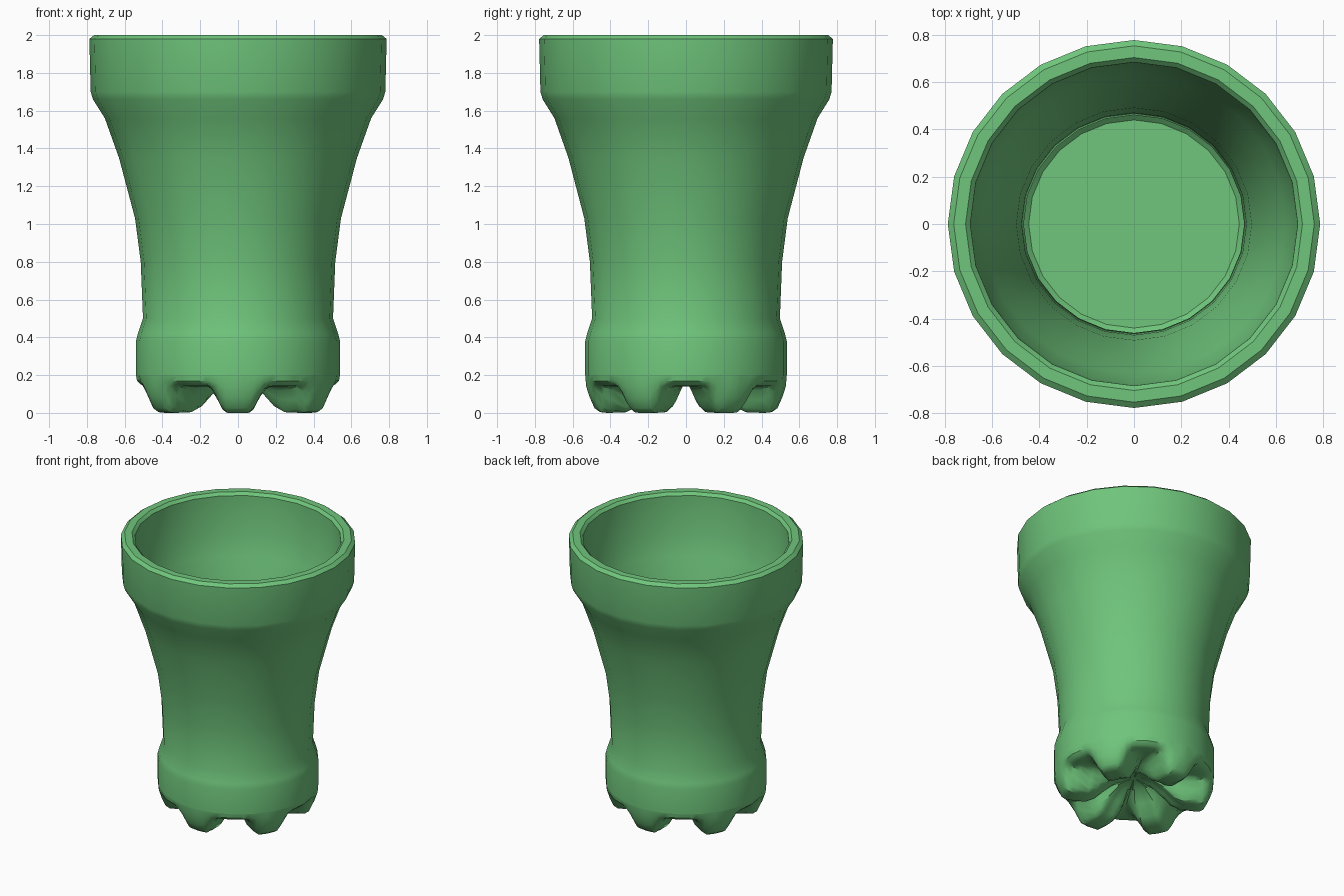
import bpy, bmesh, math

cube = bpy.data.objects.get("Cube")
if cube:
    bpy.data.objects.remove(cube)

SIDES = 24
STEP = 2 * math.pi / SIDES
Y_SCALE = 0.988

green = bpy.data.materials.new("bottle green")
green.use_nodes = True
colour = (0.16, 0.56, 0.2, 1)
green.diffuse_color = colour
green.node_tree.nodes["Principled BSDF"].inputs["Base Color"].default_value = colour


def facet(angle):
    """Radius factor that keeps a point on the straight side of the polygon."""
    return math.cos(STEP / 2) / math.cos(angle % STEP - STEP / 2)


def lathe(name, rings, columns, height, cap_start=False, cap_end=False):
    """Skin a list of rings; height(ring, angle) gives each vertex its z."""
    bm = bmesh.new()
    loops = []
    for ring in rings:
        loop = []
        for i in range(columns):
            a = 2 * math.pi * i / columns
            r = ring[0] * facet(a)
            loop.append(bm.verts.new((r * math.cos(a), r * math.sin(a) * Y_SCALE,
                                      height(ring, a))))
        loops.append(loop)
    for low, high in zip(loops, loops[1:]):
        for i in range(columns):
            j = (i + 1) % columns
            bm.faces.new((low[i], low[j], high[j], high[i]))
    if cap_start:
        bm.faces.new(loops[0][::-1])
    if cap_end:
        bm.faces.new(loops[-1])
    mesh = bpy.data.meshes.new(name)
    bm.to_mesh(mesh)
    bm.free()
    mesh.materials.append(green)
    obj = bpy.data.objects.new(name, mesh)
    bpy.context.collection.objects.link(obj)
    bpy.ops.object.select_all(action='DESELECT')
    obj.select_set(True)
    bpy.context.view_layer.objects.active = obj
    bpy.ops.object.shade_smooth_by_angle(angle=math.radians(35))
    return obj


# Cup wall: up the outside, over the chamfered rim, down to the inner floor
outside = [(0.54, 0.2), (0.54, 0.38), (0.53, 0.42), (0.503, 0.5), (0.515, 0.8),
           (0.545, 1.03), (0.63, 1.35), (0.705, 1.56), (0.768, 1.66),
           (0.78, 1.7), (0.787, 1.98), (0.762, 2.0)]
inside = [(0.712, 2.0), (0.692, 1.98), (0.685, 1.7), (0.64, 1.56), (0.58, 1.35),
          (0.497, 1.03), (0.475, 0.8), (0.466, 0.5), (0.49, 0.4), (0.48, 0.25),
          (0.445, 0.22)]
lathe("cup_wall", outside + inside, SIDES, lambda ring, a: ring[1], cap_end=True)

# Underside: each ring has a radius, a height on a foot and a height in a valley
underside = [(0.02, 0.18, 0.18), (0.12, 0.16, 0.175), (0.2, 0.1, 0.165),
             (0.27, 0.03, 0.155), (0.33, 0.003, 0.15), (0.42, 0.0, 0.14),
             (0.46, 0.004, 0.14), (0.49, 0.025, 0.142), (0.515, 0.08, 0.15),
             (0.535, 0.14, 0.17), (0.54, 0.2, 0.2)]


def foot_height(ring, angle):
    """Six rounded feet, one of them at the front."""
    r, foot, valley = ring
    sixth = math.pi / 3
    away = abs((angle - math.pi / 2 + sixth / 2) % sixth - sixth / 2)
    inner = 0.06 / r
    outer = max(min(0.16 / r, sixth / 2), inner + 0.05)
    t = min(max((away - inner) / (outer - inner), 0), 1)
    return foot + (valley - foot) * t * t * (3 - 2 * t)


lathe("six_footed_base", underside, SIDES * 4, foot_height, cap_start=True)
